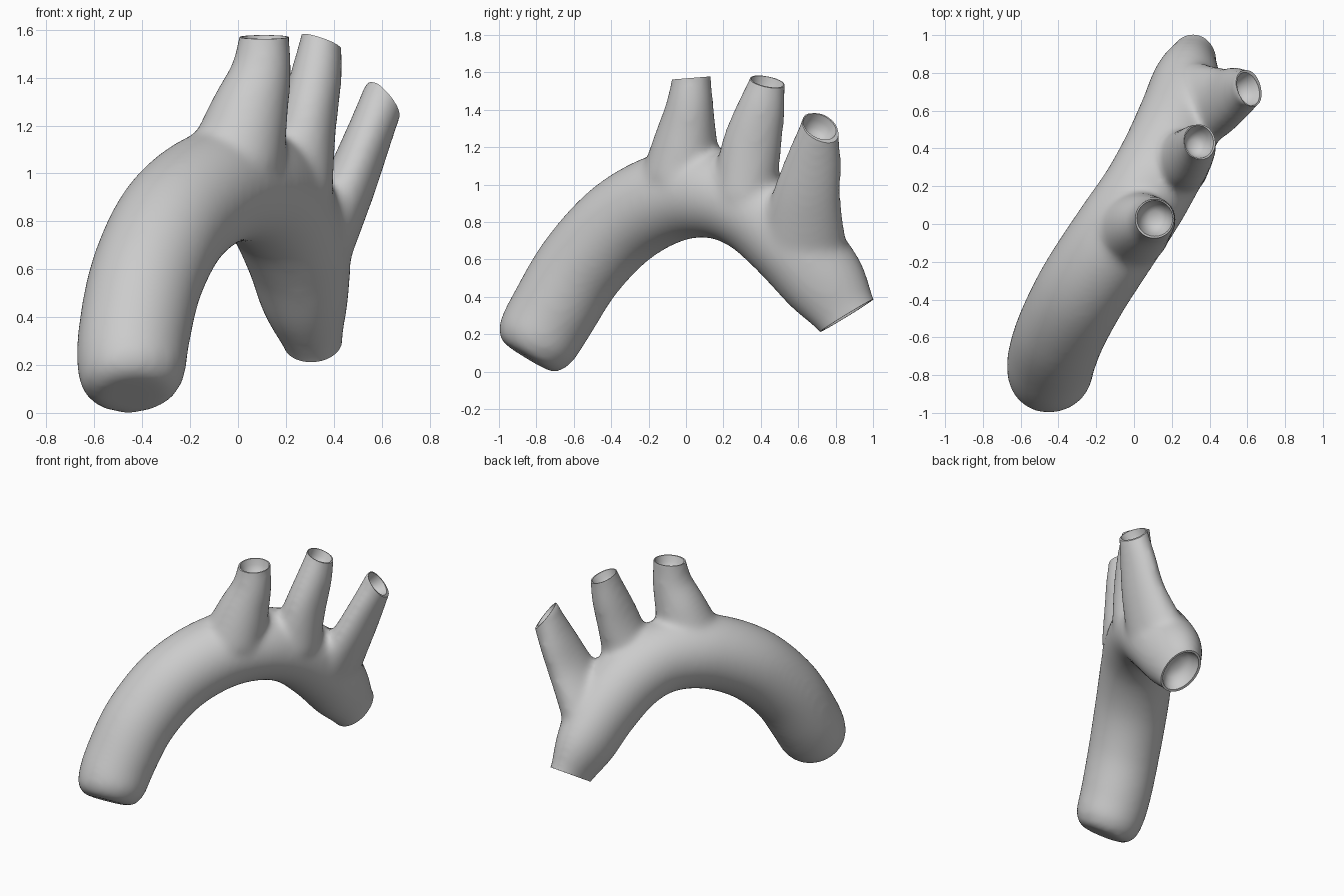
import bpy
import bmesh
from math import cos, sin, tau
from mathutils import Vector

SIDES = 32

if "Cube" in bpy.data.objects:
    bpy.data.objects.remove(bpy.data.objects["Cube"], do_unlink=True)


def loft(bm, rings):
    """Closed solid through rings of (centre, direction, radius_x, radius_y)."""
    loops = []
    for centre, direction, rx, ry in rings:
        d = direction.normalized()
        u = (Vector((1, 0, 0)) - d * d.x).normalized()
        v = d.cross(u)
        loops.append([bm.verts.new(centre + u * rx * cos(tau * i / SIDES)
                                   + v * ry * sin(tau * i / SIDES))
                      for i in range(SIDES)])
    for a, b in zip(loops, loops[1:]):
        for i in range(SIDES):
            j = (i + 1) % SIDES
            bm.faces.new((a[i], a[j], b[j], b[i]))
    bm.faces.new(loops[0][::-1])
    bm.faces.new(loops[-1])


def spline(points, steps=8):
    """Catmull-Rom curve through points of any dimension."""
    p = [Vector(q) for q in points]
    p = [p[0] * 2 - p[1]] + p + [p[-1] * 2 - p[-2]]
    out = []
    for a, b, c, d in zip(p, p[1:], p[2:], p[3:]):
        for k in range(steps):
            t = k / steps
            out.append((b * 2 + (c - a) * t + (a * 2 - b * 5 + c * 4 - d) * t ** 2
                        + (b * 3 - a - c * 3 + d) * t ** 3) * 0.5)
    return out + [p[-2]]


def tube(bm, points, extend=0.06):
    """Tapered vessel; points hold x, y, z, radius and optional second radius."""
    centres = spline([q[:3] for q in points])
    radii = spline([(q[3], q[-1]) for q in points])
    last = len(centres) - 1
    rings = []
    for i, (c, r) in enumerate(zip(centres, radii)):
        d = centres[min(i + 1, last)] - centres[max(i - 1, 0)]
        rings.append((c, d, r[0], r[1]))
    c, d, rx, ry = rings[-1]
    rings.append((c + d.normalized() * extend, d, rx, ry))
    loft(bm, rings)


def make_object(name, bm):
    bmesh.ops.recalc_face_normals(bm, faces=bm.faces)
    mesh = bpy.data.meshes.new(name)
    bm.to_mesh(mesh)
    bm.free()
    obj = bpy.data.objects.new(name, mesh)
    bpy.context.collection.objects.link(obj)
    return obj


# Main arch, from the closed front end over to the open back end
arch = [(-.44, -.85, .075, .15), (-.442, -.832, .105, .195), (-.445, -.795, .17, .225),
        (-.435, -.71, .32, .235), (-.38, -.555, .57, .24), (-.265, -.335, .8, .245),
        (-.1, -.08, .935, .245), (.06, .16, .95, .24), (.17, .37, .86, .235),
        (.245, .57, .68, .22, .235), (.28, .74, .48, .185, .225),
        (.315, .86, .3, .122, .17)]

# Three branches rising from the arch
branches = [
    [(-.01, -.03, 1.05, .205), (.045, 0, 1.25, .168), (.095, .02, 1.42, .13),
     (.11, .03, 1.57, .106)],
    [(.23, .31, .95, .17), (.285, .35, 1.2, .128, .162), (.325, .4, 1.4, .11, .132),
     (.345, .435, 1.55, .089, .098)],
    [(.325, .62, .69, .155, .24), (.455, .645, .93, .115, .187), (.54, .685, 1.14, .1, .148),
     (.605, .715, 1.31, .094, .105)],
]

bm = bmesh.new()
for path in [arch] + branches:
    tube(bm, path)
vessel = make_object("branched_arch_vessel", bm)

# Cutters trim each open end and hollow it into a thin-rimmed round cup
ends = [(arch[-1], (.05, .52, -.85)), (branches[0][-1], (0, -.08, 1)),
        (branches[1][-1], (.35, .2, 1)), (branches[2][-1], (.75, .35, .65))]
cup_profile = [(.16, 1.7), (0, 1.7), (0, .9), (-.04, .8), (-.08, .6), (-.1, .3)]
bm = bmesh.new()
for end, normal in ends:
    tip, n = Vector(end[:3]), Vector(normal).normalized()
    loft(bm, [(tip + n * h, n, end[3] * s, end[-1] * s) for h, s in cup_profile])
cutter = make_object("end_cutter", bm)
cutter.hide_render = True

# Fuse the tubes, soften the joints, then cut the ends
remesh = vessel.modifiers.new("fuse", 'REMESH')
remesh.mode = 'VOXEL'
remesh.voxel_size = 0.018
smooth = vessel.modifiers.new("soften", 'SMOOTH')
smooth.factor = 0.5
smooth.iterations = 28
cut = vessel.modifiers.new("open_ends", 'BOOLEAN')
cut.operation = 'DIFFERENCE'
cut.solver = 'EXACT'
cut.object = cutter

graph = bpy.context.evaluated_depsgraph_get()
final_mesh = bpy.data.meshes.new_from_object(vessel.evaluated_get(graph))
vessel.modifiers.clear()
vessel.data = final_mesh
bpy.data.objects.remove(cutter, do_unlink=True)

for obj in bpy.context.selected_objects:
    obj.select_set(False)
vessel.select_set(True)
bpy.context.view_layer.objects.active = vessel
bpy.ops.object.shade_smooth_by_angle(angle=0.7)
